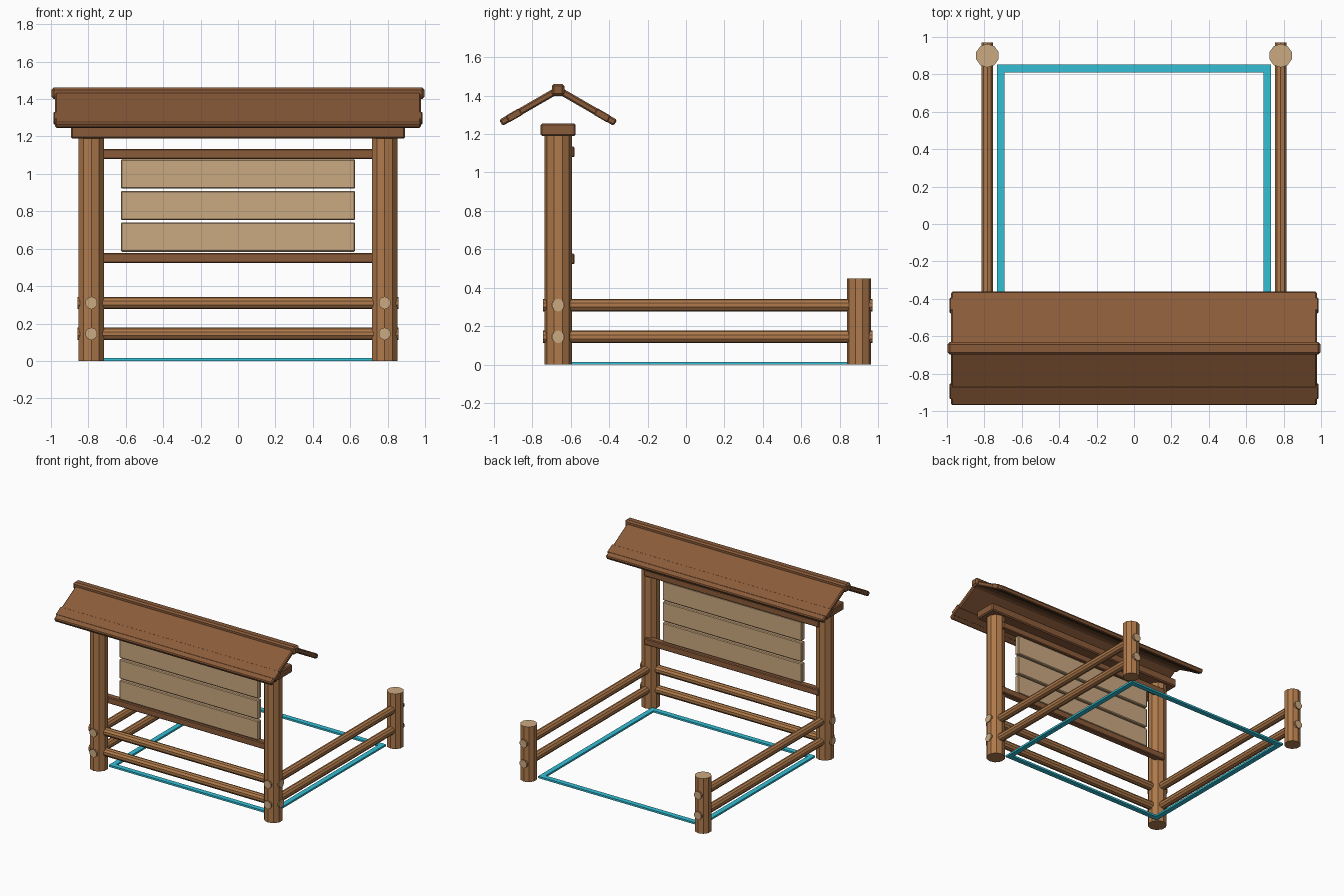
import bpy, bmesh, math
from mathutils import Matrix, Vector

if "Cube" in bpy.data.objects:
    bpy.data.objects.remove(bpy.data.objects["Cube"])


def material(name, rgb):
    m = bpy.data.materials.new(name)
    m.use_nodes = True
    m.diffuse_color = (*rgb, 1)
    m.node_tree.nodes["Principled BSDF"].inputs["Base Color"].default_value = (*rgb, 1)
    return m


LOG = material("log brown", (0.43, 0.195, 0.07))
CUT = material("pale wood", (0.6, 0.4, 0.22))
DARK = material("dark brown", (0.255, 0.105, 0.042))
TEAL = material("teal", (0.033, 0.52, 0.66))


def finish(name, bm, mats):
    mesh = bpy.data.meshes.new(name)
    bm.to_mesh(mesh)
    bm.free()
    for m in mats:
        mesh.materials.append(m)
    ob = bpy.data.objects.new(name, mesh)
    bpy.context.collection.objects.link(ob)
    return ob


def log(name, start, end, radius, both_ends_pale):
    """Ten-sided log with pale sawn ends."""
    start, end = Vector(start), Vector(end)
    axis = end - start
    bm = bmesh.new()
    bmesh.ops.create_cone(bm, cap_ends=True, segments=10, radius1=radius,
                          radius2=radius, depth=axis.length)
    for f in bm.faces:
        if f.normal.z > 0.9 or (both_ends_pale and f.normal.z < -0.9):
            f.material_index = 1
    turn = axis.to_track_quat('Z', 'Y').to_matrix().to_4x4()
    bm.transform(Matrix.Translation((start + end) / 2) @ turn)
    return finish(name, bm, [LOG, CUT])


def board(name, centre, size, mat, tilt=0, bevel=0.008):
    """Box with chamfered edges, tilted about x."""
    bm = bmesh.new()
    bmesh.ops.create_cube(bm, size=1, matrix=Matrix.Diagonal((*size, 1)))
    if bevel:
        bmesh.ops.bevel(bm, geom=bm.edges[:], offset=bevel, segments=1, affect='EDGES')
    bm.transform(Matrix.Translation(centre) @ Matrix.Rotation(tilt, 4, 'X'))
    return finish(name, bm, [mat])


POST_X, FRONT_Y, BACK_Y = 0.784, -0.665, 0.9
RAIL_HEIGHTS = {"lower": 0.145, "upper": 0.31}

# Posts and side rails
for side, s in (("left", 1), ("right", -1)):
    x = s * POST_X
    log(f"front_post_{side}", (x, FRONT_Y, 0), (x, FRONT_Y, 1.2), 0.071, False)
    log(f"back_post_{side}", (x, BACK_Y, 0), (x, BACK_Y, 0.448), 0.063, False)
    for level, z in RAIL_HEIGHTS.items():
        log(f"{level}_side_rail_{side}", (x, -0.743, z), (x, 0.971, z), 0.033, True)

# Front rails
for level, z in RAIL_HEIGHTS.items():
    log(f"{level}_front_rail", (-0.858, FRONT_Y, z), (0.858, FRONT_Y, z), 0.033, True)

# Sign panel: two cross bars and three planks
for level, z in (("lower", 0.551), ("upper", 1.107)):
    board(f"{level}_cross_bar", (0, -0.606, z), (1.57, 0.054, 0.054), DARK, bevel=0.006)
for i in range(3):
    board(f"sign_plank_{i + 1}", (0, -0.612, 0.662 + i * 0.169),
          (1.252, 0.04, 0.157), CUT, bevel=0.006)

# Roof: beam, ridge, two slopes with battens
board("top_beam", (0, FRONT_Y, 1.222), (1.786, 0.182, 0.066), DARK)
RIDGE_Z, SLOPE, LENGTH = 1.43, math.radians(30), 0.344
board("ridge_beam", (0, FRONT_Y, RIDGE_Z), (1.994, 0.066, 0.062), DARK, bevel=0.012)


def slope_point(s, d):
    return (0, FRONT_Y + s * d * math.cos(SLOPE), RIDGE_Z - d * math.sin(SLOPE))


for side, s in (("front", -1), ("back", 1)):
    board(f"{side}_roof_slope", slope_point(s, LENGTH / 2), (1.956, LENGTH, 0.036),
          DARK, tilt=-s * SLOPE)
    board(f"{side}_roof_batten", slope_point(s, 0.265), (1.972, 0.08, 0.039),
          DARK, tilt=-s * SLOPE, bevel=0.005)

# Ground outline strip
NEAR, FAR, HALF, W, H = -0.612, 0.852, 0.733, 0.041, 0.015
mid = (NEAR + FAR) / 2
for side, s in (("left", 1), ("right", -1)):
    board(f"ground_strip_{side}", (s * (HALF - W / 2), mid, H / 2),
          (W, FAR - NEAR, H), TEAL, bevel=0)
for side, y in (("front", NEAR + W / 2), ("back", FAR - W / 2)):
    board(f"ground_strip_{side}", (0, y, H / 2), (2 * (HALF - W), W, H), TEAL, bevel=0)
